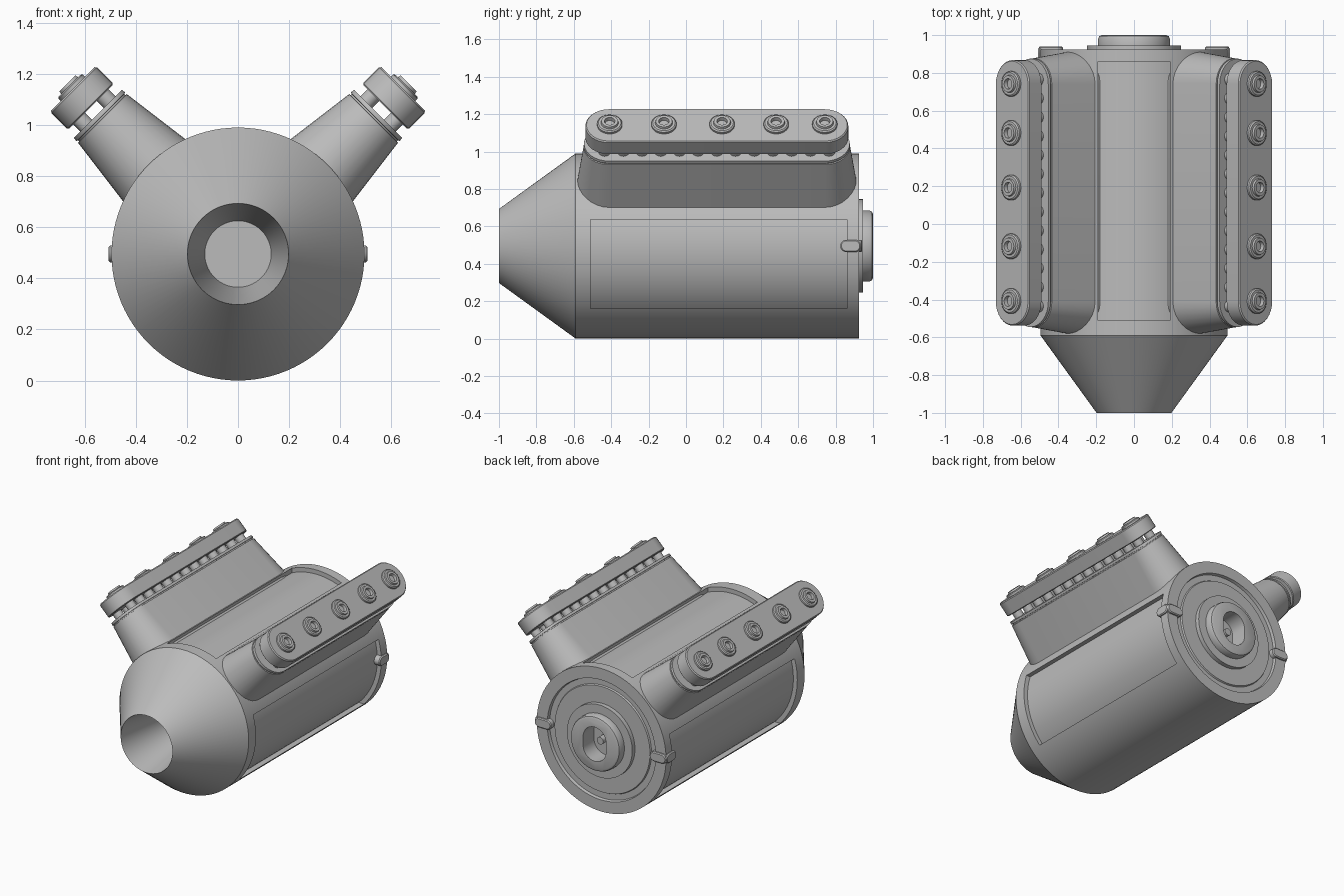
import bpy, bmesh
from math import sin, cos, pi, radians, sqrt
from mathutils import Matrix

cube = bpy.data.objects.get("Cube")
if cube:
    bpy.data.objects.remove(cube, do_unlink=True)

grey = bpy.data.materials.new("plain_grey")
grey.use_nodes = True
colour = (0.5, 0.5, 0.5, 1)
grey.diffuse_color = colour
grey.node_tree.nodes["Principled BSDF"].inputs["Base Color"].default_value = colour

MID = 0.495          # height of the body axis, also the barrel radius
ALONG_Y = Matrix.Rotation(-pi / 2, 4, 'X')


def circle(r, z, n=96):
    return [(r * cos(2 * pi * i / n), r * sin(2 * pi * i / n), z) for i in range(n)]


def stadium(r, straight, z, n=16):
    # Slot outline, long in local y
    pts = []
    for end in (0, 1):
        for i in range(n + 1):
            a = pi * end + pi * i / n
            pts.append((r * cos(a), r * sin(a) + straight * (1 - 2 * end), z))
    return pts


def skin(bm, rings, matrix=Matrix()):
    # Bridge a stack of outlines and close both ends
    loops = [[bm.verts.new(matrix @ Matrix.Translation(p).translation) for p in ring]
             for ring in rings]
    n = len(loops[0])
    for a, b in zip(loops, loops[1:]):
        for i in range(n):
            j = (i + 1) % n
            bm.faces.new((a[i], a[j], b[j], b[i]))
    bm.faces.new(loops[0][::-1])
    bm.faces.new(loops[-1])


def finish(name, bm):
    bmesh.ops.recalc_face_normals(bm, faces=bm.faces[:])
    mesh = bpy.data.meshes.new(name)
    bm.to_mesh(mesh)
    bm.free()
    mesh.materials.append(grey)
    ob = bpy.data.objects.new(name, mesh)
    bpy.context.collection.objects.link(ob)
    return ob


def activate(ob):
    bpy.ops.object.select_all(action='DESELECT')
    ob.select_set(True)
    bpy.context.view_layer.objects.active = ob


def smooth(ob):
    activate(ob)
    bpy.ops.object.shade_smooth_by_angle(angle=radians(30))


def part(name, rings, matrix):
    bm = bmesh.new()
    skin(bm, rings, matrix)
    ob = finish(name, bm)
    smooth(ob)
    return ob


# Body: nose bore, cone, barrel, stepped rear face and hub in one turned profile
profile = [(0.13, -0.6), (0.198, -1), (MID, -0.59), (MID, 0.925), (0.415, 0.925),
           (0.41, 0.905), (0.37, 0.905), (0.365, 0.915), (0.25, 0.915), (0.25, 0.945),
           (0.19, 0.945), (0.19, 0.98), (0.184, 0.994), (0.17, 1.0)]
axis = Matrix.Translation((0, 0, MID)) @ ALONG_Y
bm = bmesh.new()
skin(bm, [circle(r, y) for r, y in profile], axis)
body = finish("body", bm)


def panel_cutter(low, high, turn):
    # Straight-walled slab with a curved floor that sinks a panel into the barrel
    n = 24
    steps = [low + (high - low) * i / n for i in range(n + 1)]

    def outline(y):
        return ([(sqrt(0.465 ** 2 - t * t), y, t) for t in steps]
                + [(0.6, y, t) for t in reversed(steps)])
    bm = bmesh.new()
    skin(bm, [outline(-0.51), outline(0.86)],
         Matrix.Translation((0, 0, MID)) @ turn)
    return finish("panel_cutter", bm)


cutters = [panel_cutter(-0.19, 0.19, Matrix.Rotation(-pi / 2, 4, 'Y')),
           panel_cutter(-0.335, 0.142, Matrix()),
           panel_cutter(-0.335, 0.142, Matrix.Scale(-1, 4, (1, 0, 0)))]

# Upright slot in the hub
bm = bmesh.new()
skin(bm, [stadium(0.088, 0.03, 0.88), stadium(0.088, 0.03, 1.1)], axis)
cutters.append(finish("slot_cutter", bm))

for cutter in cutters:
    cutter.hide_render = True
    mod = body.modifiers.new("cut", 'BOOLEAN')
    mod.operation = 'DIFFERENCE'
    mod.solver = 'EXACT'
    mod.object = cutter
    activate(body)
    bpy.ops.object.modifier_apply(modifier=mod.name)
    bpy.data.objects.remove(cutter, do_unlink=True)
smooth(body)

part("slot_pin", [circle(0.025, 0.87, 24), circle(0.025, 0.94, 24)], axis)

STRAIGHT = 0.577
ARM = [(0.178, 0.42), (0.135, 0.75), (0.128, 0.751), (0.128, 0.758),
       (0.135, 0.759), (0.133, 0.775)]
CAP = [(0.121, 0.815), (0.126, 0.82), (0.126, 0.907), (0.12, 0.914)]
BOLT = [(0.067, -0.01), (0.067, 0.012), (0.06, 0.018), (0.047, 0.018),
        (0.044, 0.03), (0.028, 0.03), (0.025, 0.01)]
BOLT_Y = (0.742, 0.482, 0.193, -0.118, -0.408)

for side, s in (("left", 1), ("right", -1)):
    # Splayed arm and its cap
    frame = Matrix.Translation((0, 0.165, MID)) @ Matrix.Rotation(s * pi / 4, 4, 'Y')
    part(side + "_arm", [stadium(r, STRAIGHT, z) for r, z in ARM], frame)
    part(side + "_cap", [stadium(r, STRAIGHT, z) for r, z in CAP], frame)

    # Two rows of posts holding the cap
    bm = bmesh.new()
    for row in (-1, 1):
        for i in range(13):
            place = frame @ Matrix.Translation((row * 0.065, (i - 6) * 0.1, 0))
            skin(bm, [circle(0.032, 0.77, 20), circle(0.032, 0.82, 20)], place)
    smooth(finish(side + "_posts", bm))

    # Stepped bolts on the cap
    bm = bmesh.new()
    for y in BOLT_Y:
        place = frame @ Matrix.Translation((0, y - 0.165, 0.914))
        skin(bm, [circle(r, z, 32) for r, z in BOLT], place)
    smooth(finish(side + "_bolts", bm))

    # Clip hooked over the rear rim
    hook = Matrix.Translation((0, 0.88, MID)) @ Matrix.Rotation(s * pi / 2, 4, 'Y')
    part(side + "_clip_side", [stadium(0.033, 0.022, 0.44), stadium(0.033, 0.022, 0.5),
                               stadium(0.027, 0.022, 0.507)], hook)
    bar = Matrix.Translation((s * 0.44, 0, MID)) @ ALONG_Y @ Matrix.Rotation(pi / 2, 4, 'Z')
    part(side + "_clip_back", [stadium(0.033, 0.03, 0.88), stadium(0.033, 0.03, 0.935),
                               stadium(0.027, 0.03, 0.941)], bar)
